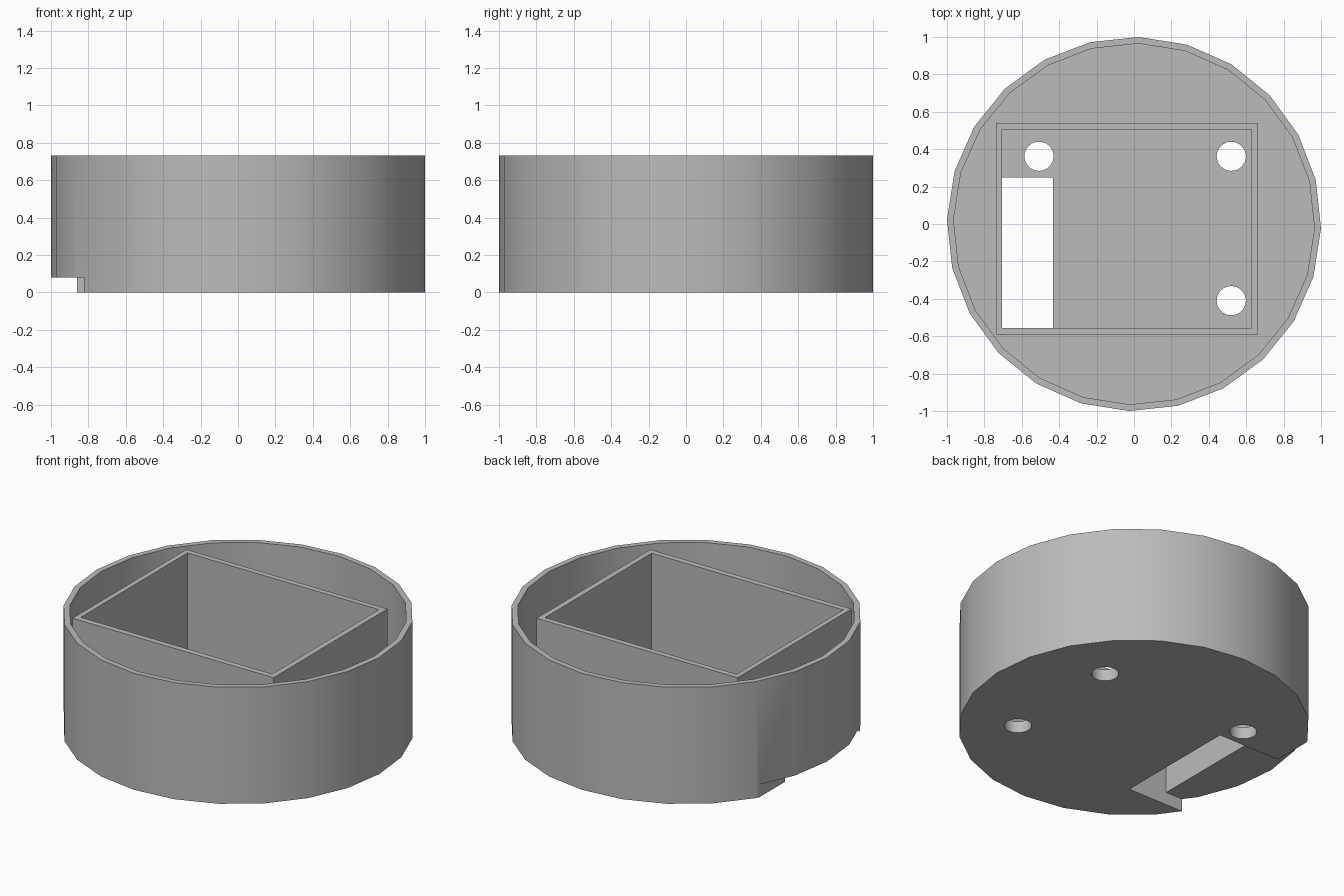
import bpy, math

if "Cube" in bpy.data.objects:
    bpy.data.objects.remove(bpy.data.objects["Cube"])

grey = bpy.data.materials.new("grey plastic")
grey.diffuse_color = (0.5, 0.5, 0.5, 1)
grey.use_nodes = True
grey.node_tree.nodes["Principled BSDF"].inputs["Base Color"].default_value = grey.diffuse_color

HEIGHT = 0.733
RIM_FLOOR = 0.11      # floor between drum wall and box
BOX_FLOOR = 0.073     # thinner floor inside the box
NOTCH = 0.08          # height of the underside relief


def block(name, x0, x1, y0, y1, z0, z1):
    bpy.ops.mesh.primitive_cube_add(
        size=1, location=((x0 + x1) / 2, (y0 + y1) / 2, (z0 + z1) / 2))
    ob = bpy.context.object
    ob.name = name
    ob.scale = (x1 - x0, y1 - y0, z1 - z0)
    bpy.ops.object.transform_apply(location=True, rotation=True, scale=True)
    return ob


def tube(name, x, y, r, z0, z1, sides, turn=0.0):
    bpy.ops.mesh.primitive_cylinder_add(
        vertices=sides, radius=r, depth=z1 - z0, location=(x, y, (z0 + z1) / 2),
        rotation=(0, 0, math.radians(turn)))
    ob = bpy.context.object
    ob.name = name
    bpy.ops.object.transform_apply(location=True, rotation=True, scale=True)
    return ob


def combine(target, tool, operation):
    mod = target.modifiers.new(operation.lower(), 'BOOLEAN')
    mod.operation = operation
    mod.solver = 'EXACT'
    mod.object = tool
    bpy.context.view_layer.objects.active = target
    bpy.ops.object.modifier_apply(modifier=mod.name)
    bpy.data.objects.remove(tool, do_unlink=True)


# Round drum, hollowed from above
housing = tube("round_housing", 0, 0, 1.0, 0, HEIGHT, 24, -1.4)
combine(housing, tube("drum_hollow", 0, 0, 0.965, RIM_FLOOR, 1, 24, -1.4), 'DIFFERENCE')

# Rectangular compartment standing in the drum
combine(housing, block("compartment", -0.737, 0.662, -0.592, 0.54, 0.05, HEIGHT), 'UNION')
combine(housing, block("pocket", -0.705, 0.627, -0.555, 0.505, BOX_FLOOR, 1), 'DIFFERENCE')

# Underside relief: slot into the compartment and a flat along the left edge
combine(housing, block("slot", -1.2, -0.432, -0.555, 0.248, -0.1, NOTCH), 'DIFFERENCE')
combine(housing, block("edge_flat", -1.2, -0.862, -1.2, 1.2, -0.1, NOTCH), 'DIFFERENCE')

# Screw holes
for x, y in ((-0.508, 0.362), (0.52, 0.362), (0.52, -0.41)):
    combine(housing, tube("screw_hole", x, y, 0.078, -0.1, 0.3, 32), 'DIFFERENCE')

# Finish
housing.data.materials.clear()
housing.data.materials.append(grey)
for face in housing.data.polygons:
    face.material_index = 0
bpy.ops.object.select_all(action='DESELECT')
housing.select_set(True)
bpy.context.view_layer.objects.active = housing
bpy.ops.object.shade_smooth_by_angle(angle=math.radians(30))
